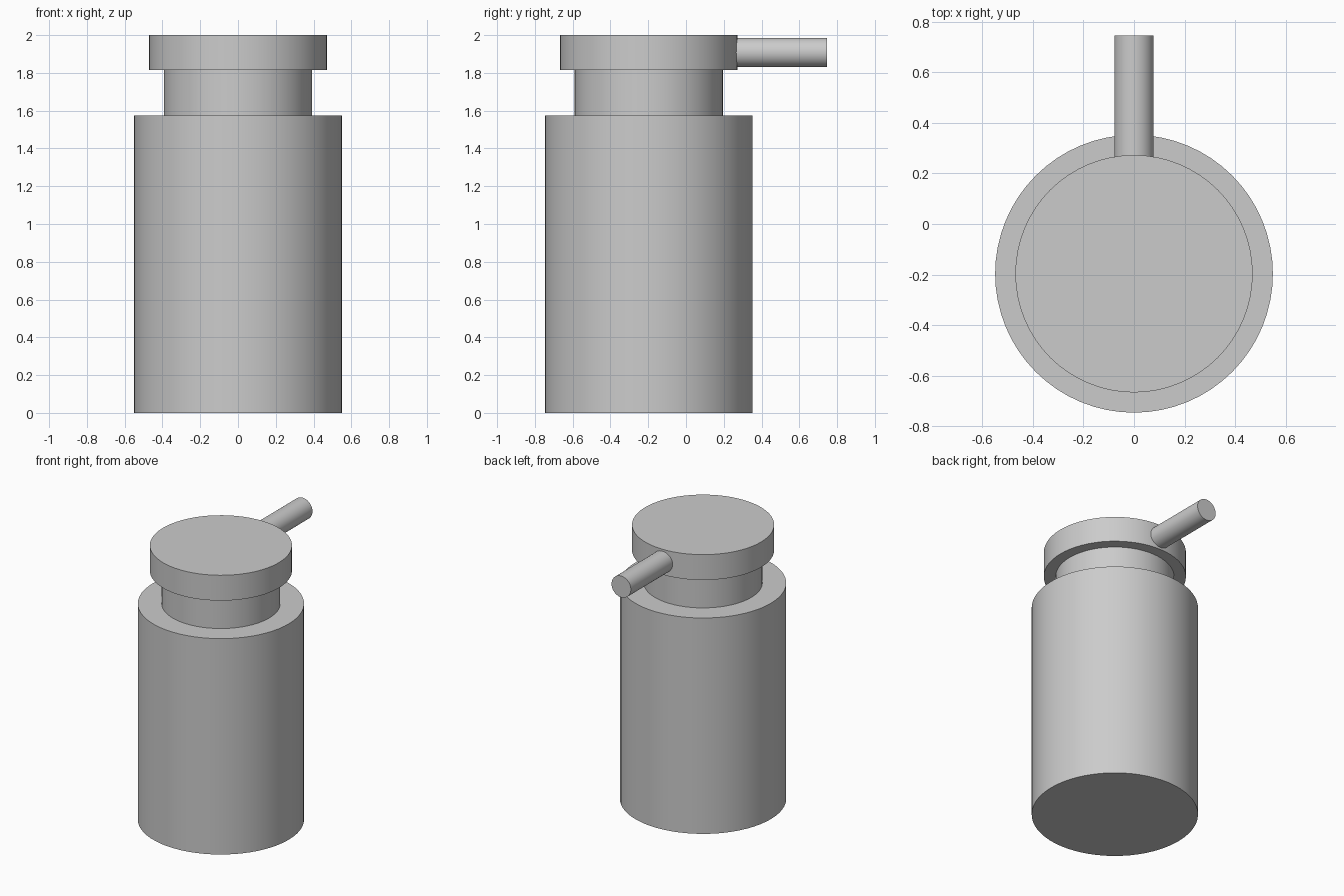
import bpy
import math

cube = bpy.data.objects.get("Cube")
if cube:
    bpy.data.objects.remove(cube, do_unlink=True)

grey = bpy.data.materials.new("plain_grey")
grey.use_nodes = True
colour = (0.6, 0.6, 0.6, 1)
grey.diffuse_color = colour
grey.node_tree.nodes["Principled BSDF"].inputs["Base Color"].default_value = colour

AXIS_Y = -0.197  # the bottle sits forward of centre to balance the spout


def cylinder(name, radius, length, location, tilt=0.0, sides=64):
    bpy.ops.mesh.primitive_cylinder_add(vertices=sides, radius=radius, depth=length,
                                        location=location, rotation=(tilt, 0, 0))
    obj = bpy.context.object
    obj.name = name
    obj.data.materials.append(grey)
    bpy.ops.object.shade_smooth_by_angle(angle=math.radians(30))
    return obj


def upright(name, radius, bottom, top):
    return cylinder(name, radius, top - bottom, (0, AXIS_Y, (bottom + top) / 2))


# Bottle, neck and pump cap share one vertical axis
upright("bottle_body", 0.55, 0, 1.575)
upright("neck", 0.392, 1.575, 1.815)
upright("pump_cap", 0.47, 1.815, 2)

# Spout runs out of the back of the cap
start, end = 0.15, 0.747
cylinder("spout", 0.078, end - start, (0, (start + end) / 2, 1.908),
         tilt=math.pi / 2, sides=48)
